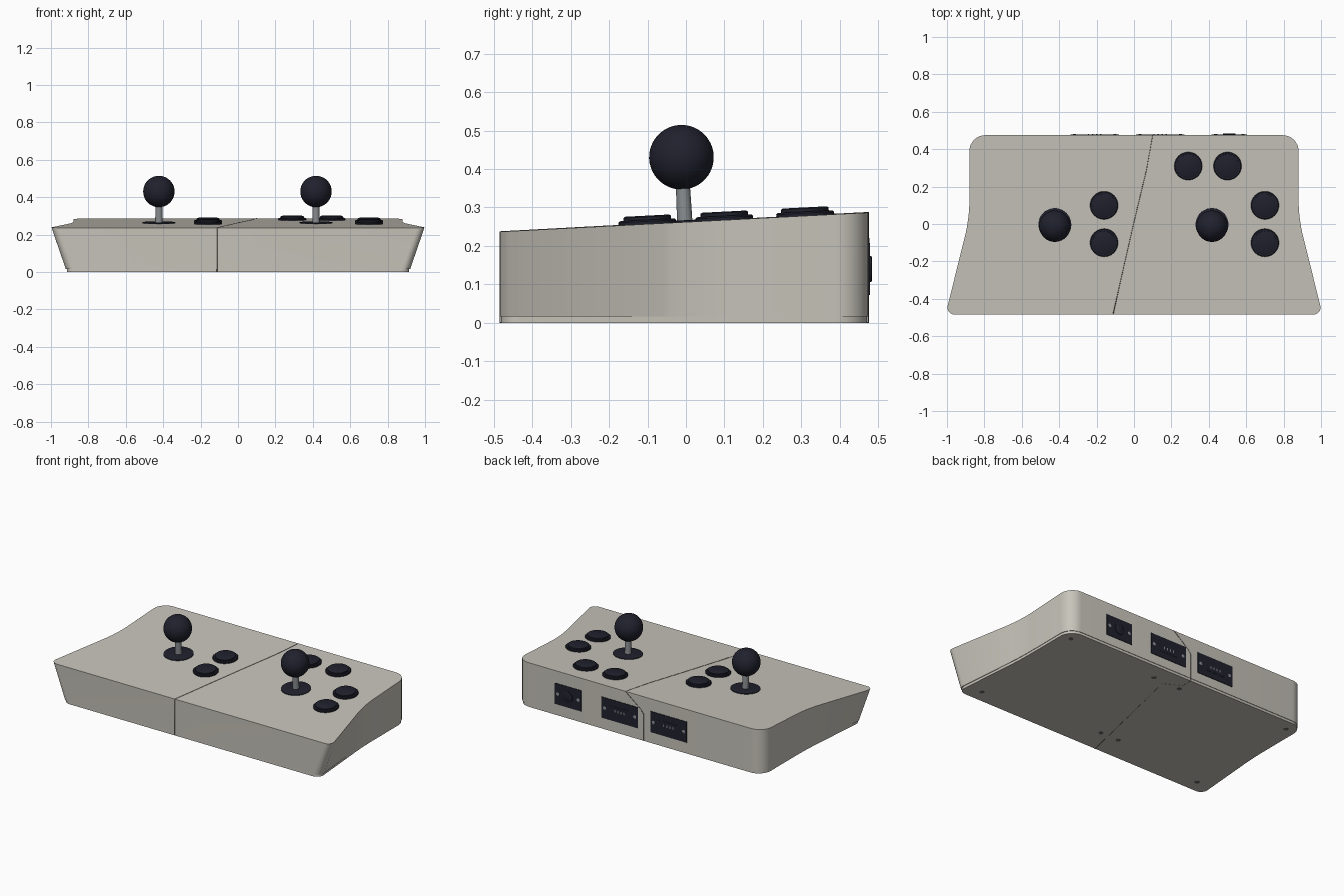
import bpy, bmesh, math
from mathutils import Vector, Matrix

cube = bpy.data.objects.get("Cube")
if cube:
    bpy.data.objects.remove(cube, do_unlink=True)


def material(name, rgb):
    m = bpy.data.materials.new(name)
    m.use_nodes = True
    m.diffuse_color = (*rgb, 1)
    m.node_tree.nodes["Principled BSDF"].inputs["Base Color"].default_value = (*rgb, 1)
    return m


SHELL = material("warm_grey_shell", (0.57, 0.55, 0.49))
DARK = material("dark_navy_plastic", (0.014, 0.015, 0.026))
STEEL = material("steel", (0.25, 0.27, 0.28))
SEAM = material("seam_shadow", (0.16, 0.155, 0.14))

FRONT, BACK = -0.484, 0.475
SLOPE = 0.052
TILT = math.atan(SLOPE)


def top_z(y):
    return 0.262 + SLOPE * y


def finish(name, bm, mat, matrix=Matrix()):
    bmesh.ops.recalc_face_normals(bm, faces=bm.faces)
    mesh = bpy.data.meshes.new(name)
    bm.to_mesh(mesh)
    bm.free()
    mesh.materials.append(mat)
    ob = bpy.data.objects.new(name, mesh)
    ob.matrix_world = matrix
    bpy.context.collection.objects.link(ob)
    bpy.ops.object.select_all(action="DESELECT")
    ob.select_set(True)
    bpy.context.view_layer.objects.active = ob
    bpy.ops.object.shade_smooth_by_angle(angle=math.radians(35))
    return ob


def outline(front_x, inset=0.0, steps=8):
    """Closed plan outline: rounded corners and a soft waist, mirrored in x."""
    b, f, w = BACK - inset, FRONT + inset, 0.88 - inset
    corners = [Vector(p) for p in ((0, f), (front_x - inset, f), (w, 0.03), (w, b), (0, b))]
    tangents = (0.05, 0.09, 0.085)
    half = []
    for i, t in enumerate(tangents, 1):
        p = corners[i]
        a = p + (corners[i - 1] - p).normalized() * t
        c = p + (corners[i + 1] - p).normalized() * t
        h1, h2 = a.lerp(p, 0.55), c.lerp(p, 0.55)
        for k in range(steps + 1):
            u = k / steps
            v = 1 - u
            half.append(a * v**3 + h1 * 3 * v * v * u + h2 * 3 * v * u * u + c * u**3)
    return half + [Vector((-p.x, p.y)) for p in reversed(half)]


def loft(name, layers, mat):
    bm = bmesh.new()
    rings = [[bm.verts.new(p) for p in layer] for layer in layers]
    n = len(rings[0])
    for low, high in zip(rings, rings[1:]):
        for i in range(n):
            j = (i + 1) % n
            bm.faces.new((low[i], low[j], high[j], high[i]))
    bm.faces.new(rings[0][::-1])
    bm.faces.new(rings[-1])
    return finish(name, bm, mat)


def lathe(name, profile, mat, matrix, sides=40):
    layers = [[(r * math.cos(2 * math.pi * i / sides), r * math.sin(2 * math.pi * i / sides), z)
               for i in range(sides)] for r, z in profile]
    ob = loft(name, layers, mat)
    ob.matrix_world = matrix
    return ob


def box(name, centre, size, mat):
    bm = bmesh.new()
    bmesh.ops.create_cube(bm, size=1, matrix=Matrix.Diagonal((*size, 1)))
    return finish(name, bm, mat, Matrix.Translation(centre))


def on_top(x, y):
    return Matrix.Translation((x, y, top_z(y))) @ Matrix.Rotation(TILT, 4, "X")


def on_back(x, z):
    return Matrix.Translation((x, BACK, z)) @ Matrix.Rotation(-math.pi / 2, 4, "X")


# Shell and base plate
loft("shell", [[(p.x, p.y, 0.016) for p in outline(0.925)],
               [(p.x, p.y, top_z(p.y)) for p in outline(1.008)]], SHELL)
loft("base_plate", [[(p.x, p.y, z) for p in outline(0.922, 0.003)] for z in (0, 0.02)], SHELL)

# Seam between the two halves, running around the whole case
seam_top = [(-0.112, FRONT), (-0.055, -0.23), (0, 0.01), (0.067, 0.29), (0.1, BACK)]
path = [(x, y, top_z(y)) for x, y in seam_top]
path += [(-0.01, BACK, 0.2), (-0.03, BACK, 0.175), (-0.03, BACK, 0.001),
         (-0.03, 0.4, 0.001), (0.076, 0.345, 0.001), (-0.112, FRONT, 0.001)]
curve = bpy.data.curves.new("case_seam", "CURVE")
curve.dimensions = "3D"
curve.bevel_depth = 0.0018
curve.bevel_resolution = 1
spline = curve.splines.new("POLY")
spline.points.add(len(path) - 1)
for point, co in zip(spline.points, path):
    point.co = (*co, 1)
spline.use_cyclic_u = True
curve.materials.append(SEAM)
bpy.context.collection.objects.link(bpy.data.objects.new("case_seam", curve))

# Push buttons
BUTTON = [(0.075, -0.005), (0.075, 0.007), (0.071, 0.011), (0.062, 0.011),
          (0.062, 0.019), (0.057, 0.022)]
for i, (x, y) in enumerate([(-0.16, 0.1), (-0.16, -0.1), (0.29, 0.31),
                            (0.5, 0.31), (0.7, 0.1), (0.7, -0.1)], 1):
    lathe(f"push_button_{i}", BUTTON, DARK, on_top(x, y))

# Joysticks
for side, x in (("right", -0.423), ("left", 0.417)):
    place = on_top(x, -0.003)
    lathe(f"{side}_stick_washer", [(0.088, -0.002), (0.088, 0.004), (0.085, 0.005)], DARK, place)
    lathe(f"{side}_stick_shaft", [(0.02, 0), (0.018, 0.11)], STEEL, place, 24)
    bm = bmesh.new()
    bmesh.ops.create_uvsphere(bm, u_segments=40, v_segments=24, radius=0.084)
    finish(f"{side}_stick_ball", bm, DARK, place @ Matrix.Translation((0, 0, 0.169)))

# Connector panels on the back
PANEL_Z = 0.14
for name, x, width in (("power", 0.51, 0.19), ("left_link", 0.14, 0.26), ("right_link", -0.21, 0.26)):
    box(f"{name}_panel", (x, BACK, PANEL_Z), (width, 0.006, 0.135), DARK)
    for s in (-1, 1):
        lathe(f"{name}_panel_screw_{s}", [(0.011, 0), (0.011, 0.004), (0.008, 0.005)], STEEL,
              on_back(x + s * (width / 2 - 0.022), PANEL_Z), 16)
    if name == "power":
        lathe("power_socket", [(0.034, 0), (0.034, 0.007), (0.03, 0.009)], DARK,
              on_back(x, PANEL_Z), 24)
    else:
        box(f"{name}_socket", (x, BACK, PANEL_Z), (0.13, 0.009, 0.055), DARK)
        for k in range(4):
            box(f"{name}_pin_{k + 1}", (x + (k - 1.5) * 0.022, BACK, PANEL_Z),
                (0.007, 0.011, 0.016), STEEL)

# Screws under the base
corners = [(sx * 0.81, sy * 0.4) for sx in (-1, 1) for sy in (-1, 1)]
for i, (x, y) in enumerate(corners + [(0.155, 0.365), (-0.04, 0.36), (-0.02, -0.32), (-0.15, -0.32)], 1):
    lathe(f"base_screw_{i}", [(0.015, -0.0008), (0.015, 0.002)], SEAM,
          Matrix.Translation((x, y, 0)), 16)
